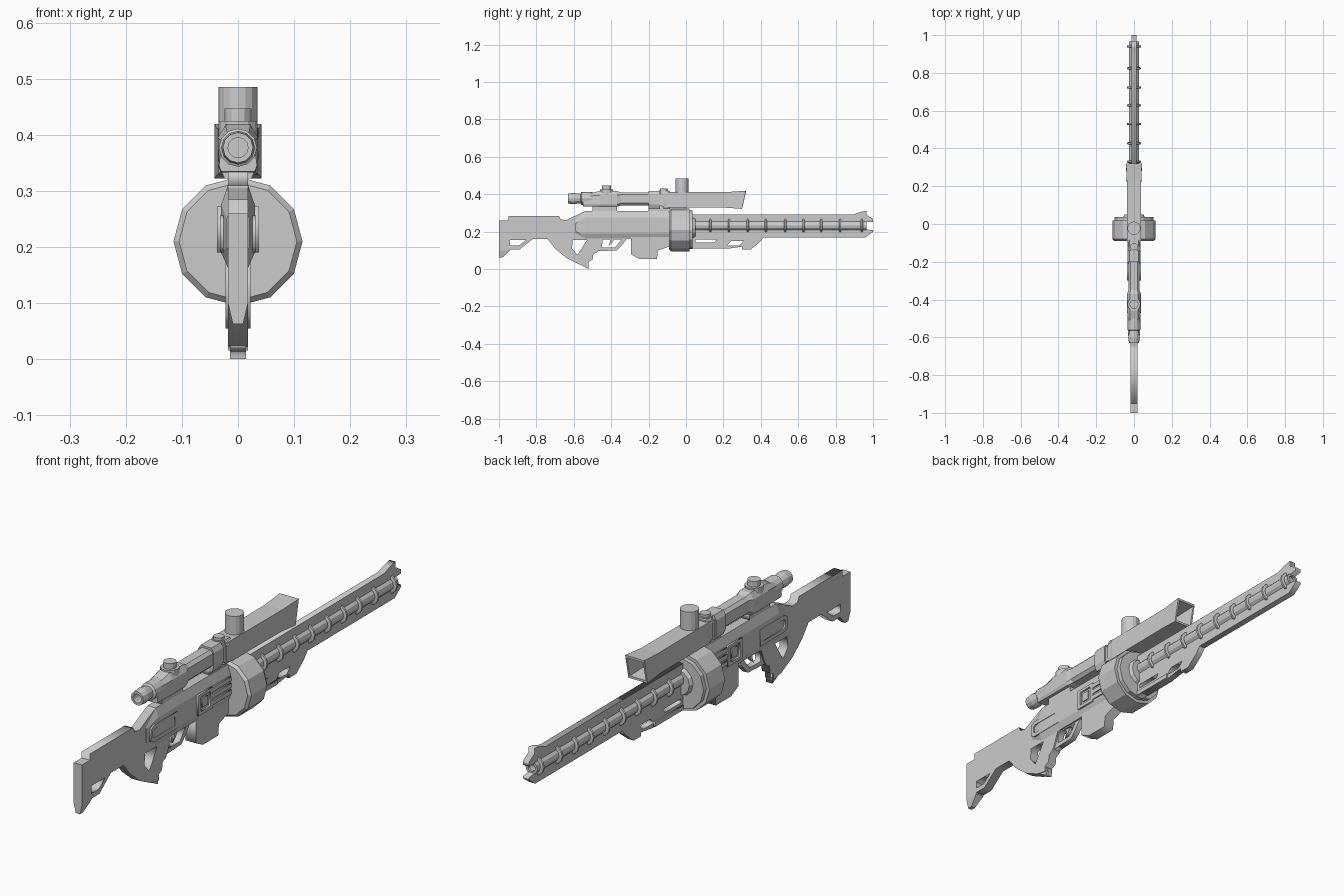
import bpy, bmesh, math
from mathutils import Matrix, Vector


def plate(name, half, outline, *holes, x=0.0):
    """Side profile in (y, z), with optional holes, given thickness along x."""
    cu = bpy.data.curves.new(name, 'CURVE')
    cu.dimensions = '2D'
    cu.fill_mode = 'BOTH'
    cu.extrude = half
    for loop in (outline,) + holes:
        sp = cu.splines.new('POLY')
        sp.points.add(len(loop) - 1)
        for p, (y, z) in zip(sp.points, loop):
            p.co = (y, z, 0, 1)
        sp.use_cyclic_u = True
    tmp = bpy.data.objects.new(name + "_curve", cu)
    bpy.context.collection.objects.link(tmp)
    bpy.context.view_layer.update()
    me = bpy.data.meshes.new_from_object(
        tmp.evaluated_get(bpy.context.evaluated_depsgraph_get()))
    bpy.data.objects.remove(tmp)
    me.transform(Matrix(((0, 0, 1, x), (1, 0, 0, 0), (0, 1, 0, 0), (0, 0, 0, 1))))
    ob = bpy.data.objects.new(name, me)
    bpy.context.collection.objects.link(ob)
    return ob


def loft(name, rings):
    """Skin a list of equal-length point rings and cap both ends."""
    bm = bmesh.new()
    vs = [[bm.verts.new(p) for p in r] for r in rings]
    n = len(vs[0])
    for a, b in zip(vs, vs[1:]):
        for i in range(n):
            bm.faces.new((a[i], a[(i + 1) % n], b[(i + 1) % n], b[i]))
    bm.faces.new(vs[0])
    bm.faces.new(vs[-1])
    bmesh.ops.recalc_face_normals(bm, faces=bm.faces)
    me = bpy.data.meshes.new(name)
    bm.to_mesh(me)
    bm.free()
    ob = bpy.data.objects.new(name, me)
    bpy.context.collection.objects.link(ob)
    return ob


def sym(y, pts):
    """Ring at y from right-hand (x, z) points, mirrored across x."""
    return [(x, y, z) for x, z in pts] + [(-x, y, z) for x, z in reversed(pts)]


def turned(name, steps, centre, n, axis='Y', phase=0.0):
    """Round part from (position, radius) steps along an axis."""
    rings = []
    for t, r in steps:
        ring = []
        for i in range(n):
            a = 2 * math.pi * i / n + phase
            u, w = r * math.cos(a), r * math.sin(a)
            ring.append((centre[0] + u, t, centre[1] + w) if axis == 'Y'
                        else (centre[0] + u, centre[1] + w, t))
        rings.append(ring)
    return loft(name, rings)


def box(name, hx, y0, y1, z0, z1, x=0.0):
    return plate(name, hx, [(y0, z0), (y1, z0), (y1, z1), (y0, z1)], x=x)


# Stock with grip, and butt plate
plate("stock_and_grip", .018,
      [(-.95, .285), (-.68, .285), (-.67, .265), (-.64, .262), (-.55, .305), (-.42, .305),
       (-.42, .165), (-.445, .16), (-.46, .12), (-.475, .09), (-.495, .08), (-.5, .05),
       (-.52, .04), (-.52, .016), (-.57, .025), (-.64, .06), (-.70, .11), (-.74, .16),
       (-.82, .16), (-.89, .105), (-.95, .105)],
      [(-.94, .155), (-.94, .125), (-.895, .125), (-.855, .155)],
      [(-.605, .155), (-.53, .155), (-.58, .075), (-.61, .11)])
plate("grip_cap", .014, [(-.59, .036), (-.52, 0), (-.52, .04)])
loft("butt_plate", [
    [(.018, -1, .26), (.018, -.94, .26), (-.018, -.94, .26), (-.018, -1, .26)],
    [(.018, -1, .1), (.018, -.94, .1), (-.018, -.94, .1), (-.018, -1, .1)],
    [(.009, -1, .063), (.009, -.98, .063), (-.009, -.98, .063), (-.009, -1, .063)]])

# Trigger guard and trigger
plate("trigger_guard", .012,
      [(-.48, .095), (-.37, .1), (-.345, .125), (-.31, .17), (-.44, .17), (-.46, .13)],
      [(-.45, .115), (-.445, .158), (-.345, .158), (-.38, .115)])
plate("trigger", .006, [(-.41, .165), (-.38, .165), (-.395, .14), (-.415, .122), (-.405, .145)])

# Receiver: chamfered body with sloped rear
body = [(.018, .31), (.03, .275), (.03, .19), (.018, .163)]
loft("receiver", [sym(-.6, [(.014, .268), (.02, .25), (.02, .2), (.014, .185)]),
                  sym(-.54, body), sym(-.07, body)])
plate("magazine", .022, [(-.295, .18), (-.295, .078), (-.25, .055), (-.155, .055),
                         (-.15, .1), (-.09, .12), (-.09, .18)])

# Side details on both sides of the receiver
for s, side in ((1, "right"), (-1, "left")):
    plate("port_frame_" + side, .006, [(-.3, .19), (-.21, .19), (-.21, .272), (-.3, .272)],
          [(-.285, .203), (-.225, .203), (-.225, .26), (-.285, .26)], x=s * .031)
    box("port_button_" + side, .004, -.272, -.238, .214, .25, s * .031)
    for i in range(3):
        box(f"side_rib_{i}_{side}", .004, -.21, -.08, .198 + i * .026, .215 + i * .026, s * .031)
    plate("slot_rim_" + side, .003, [(-.59, .2), (-.57, .19), (-.42, .19), (-.42, .256), (-.57, .256), (-.59, .245)],
          [(-.575, .21), (-.565, .205), (-.44, .205), (-.44, .24), (-.565, .24), (-.575, .235)],
          x=s * .029)

# Twelve-sided drum
turned("drum", [(-.09, .105), (-.08, .115), (.018, .115), (.018, .102), (.036, .102)],
       (0, .21), 12)
turned("drum_hub", [(.03, .06), (.05, .05)], (0, .22), 12)

# Barrel: beam with forked muzzle, round rod, ring bands
plate("barrel_beam", .013,
      [(.03, .17), (.96, .17), (1, .2), (1, .208), (.955, .213), (.955, .25), (1, .253),
       (1, .268), (.965, .29), (.965, .312), (.93, .305), (.895, .292), (.03, .292)])
turned("barrel_rod", [(.03, .026), (.965, .026), (.965, .016), (.92, .016)], (0, .232), 12)
for i, y in enumerate((.13, .23, .33, .427, .53, .628, .723, .824, .94)):
    turned(f"barrel_ring_{i}", [(y - .006, .03), (y - .004, .038), (y + .004, .038), (y + .006, .03)],
           (0, .232), 12)

# Foregrip rail below the barrel
plate("under_rail", .013,
      [(.03, .175), (.42, .175), (.395, .145), (.345, .105), (.3, .105), (.3, .12),
       (.23, .11), (.03, .11)],
      [(.05, .158), (.05, .142), (.15, .142), (.165, .158)],
      [(.24, .15), (.22, .127), (.285, .127), (.31, .15)])
box("under_rail_pad", .018, .04, .22, .112, .13)

# Scope: eyepiece, rear body, clamp and open front hood
turned("eyepiece", [(-.58, .018), (-.63, .018), (-.63, .027), (-.6, .03), (-.565, .025),
                    (-.56, .034), (-.535, .034), (-.5, .034)], (0, .377), 12)
oct_s = [(.018, .41), (.03, .398), (.03, .352), (.018, .34)]
oct_l = [(.022, .418), (.036, .395), (.036, .345), (.03, .333)]
loft("scope_body", [sym(-.55, [(.018, .395), (.028, .388), (.034, .345), (.03, .335)]),
                    sym(-.46, oct_l), sym(-.37, oct_l), sym(-.35, oct_s), sym(-.18, oct_s)])
box("scope_mount_rear", .018, -.5, -.37, .305, .34)
clamp = [(.024, .418), (.034, .4), (.034, .345), (.024, .322)]
loft("scope_clamp", [sym(-.2, clamp), sym(-.14, clamp)])
loft("scope_clamp_front", [sym(-.12, clamp), sym(-.085, clamp)])
box("scope_mount_front", .014, -.2, 0, .3, .345)


def hood_ring(yt, yb, x, zt, zb):
    return [(x, yt, zt), (x, yb, zb), (-x, yb, zb), (-x, yt, zt)]


loft("scope_hood", [hood_ring(-.15, -.15, .026, .4, .34), hood_ring(-.09, -.09, .036, .412, .328),
                    hood_ring(.225, .215, .038, .412, .328), hood_ring(.32, .3, .042, .419, .322),
                    hood_ring(.32, .3, .035, .41, .331), hood_ring(.18, .18, .024, .395, .345)])

# Scope knobs
turned("rear_knob", [(.39, .035), (.425, .035), (.425, .024), (.447, .024)], (0, -.425), 12, 'Z')
turned("middle_knob", [(.39, .026), (.42, .026), (.42, .02), (.43, .02)], (0, -.12), 12, 'Z')
turned("tall_knob", [(.39, .035), (.485, .035)], (0, -.022), 16, 'Z')
